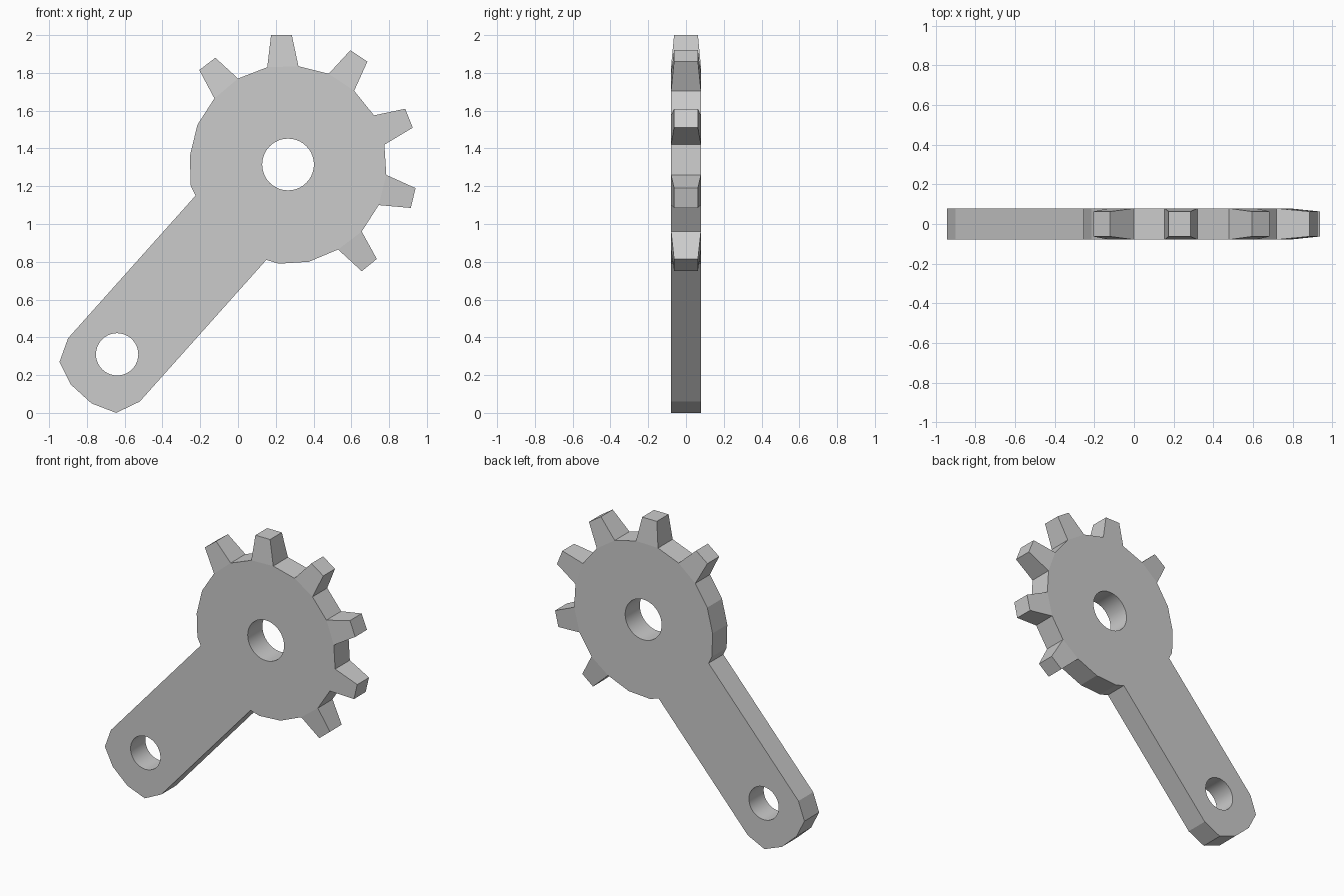
import bpy, bmesh, math

if "Cube" in bpy.data.objects:
    bpy.data.objects.remove(bpy.data.objects["Cube"])

HALF, TIP_HALF = 0.079, 0.063      # half thickness of the plate and of the tooth tips

# Body outline (x, z) without teeth: tooth roots, round rim, arm, rounded arm end
body = [(0.0, 1.77), (-0.125, 1.665), (-0.215, 1.525), (-0.255, 1.36), (-0.25, 1.2),
        (-0.225, 1.15), (-0.9, 0.395), (-0.945, 0.27), (-0.885, 0.15), (-0.775, 0.05),
        (-0.645, 0.0), (-0.52, 0.06), (0.15, 0.81), (0.215, 0.79), (0.375, 0.8),
        (0.53, 0.865), (0.655, 0.96), (0.745, 1.1), (0.785, 1.26), (0.775, 1.42),
        (0.72, 1.575), (0.615, 1.705), (0.48, 1.795), (0.32, 1.835), (0.155, 1.83)]

# Tooth tips, keyed by the outline edge each tooth stands on
teeth = {0: [(-0.12, 1.88), (-0.205, 1.815)],
         15: [(0.655, 0.75), (0.735, 0.815)],
         17: [(0.915, 1.085), (0.94, 1.19)],
         19: [(0.925, 1.51), (0.885, 1.61)],
         21: [(0.685, 1.86), (0.595, 1.92)],
         23: [(0.285, 2.0), (0.175, 2.0)]}

# Hub bore and arm bore: centre x, centre z, radius
bores = [(0.265, 1.315, 0.137), (-0.64, 0.31, 0.112)]


def circle(cx, cz, r, n=40):
    return [(cx + r * math.cos(2 * math.pi * i / n),
             cz + r * math.sin(2 * math.pi * i / n)) for i in range(n)]


bm = bmesh.new()


def ring(points, y):
    return [bm.verts.new((x, y, z)) for x, z in points]


def loop_edges(vs):
    return [bm.edges.new((vs[i], vs[(i + 1) % len(vs)])) for i in range(len(vs))]


# Flat front and back plates with the bores left open
loops = [body] + [circle(*b) for b in bores]
sides = []
for y in (-HALF, HALF):
    rings = [ring(pts, y) for pts in loops]
    edges = [e for r in rings for e in loop_edges(r)]
    bmesh.ops.triangle_fill(bm, use_beauty=True, use_dissolve=False,
                            edges=edges, normal=(0, -1, 0))
    sides.append(rings)

# Rim walls, bore walls and tapered teeth
for k, (front, back) in enumerate(zip(*sides)):
    for i in range(len(front)):
        j = (i + 1) % len(front)
        base = [front[i], front[j], back[j], back[i]]
        if k == 0 and i in teeth:
            a, b = teeth[i]
            tip = ring([a, b], -TIP_HALF) + ring([b, a], TIP_HALF)
            for m in range(4):
                n = (m + 1) % 4
                bm.faces.new((base[m], base[n], tip[n], tip[m]))
            bm.faces.new(tip)
        else:
            face = bm.faces.new(base)
            face.smooth = k > 0

bmesh.ops.recalc_face_normals(bm, faces=bm.faces[:])

# Keep the bore rims crisp
for e in bm.edges:
    if len(e.link_faces) == 2 and e.calc_face_angle() > math.radians(30):
        e.smooth = False

mesh = bpy.data.meshes.new("toothed_lever")
bm.to_mesh(mesh)
bm.free()
lever = bpy.data.objects.new("toothed_lever", mesh)
bpy.context.collection.objects.link(lever)
